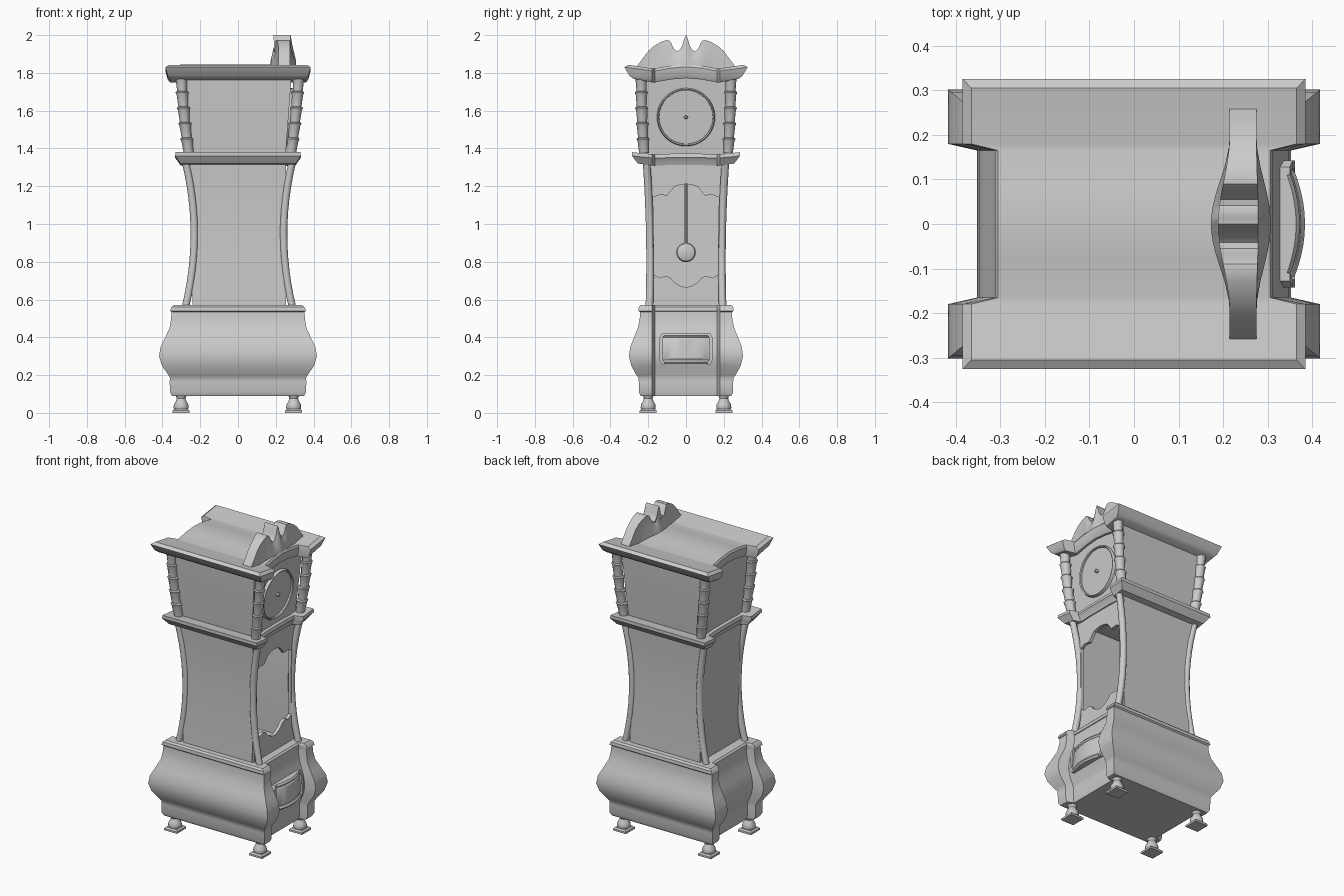
import bpy, bmesh
from math import sin, cos, pi, atan
from mathutils import Matrix

if "Cube" in bpy.data.objects:
    bpy.data.objects.remove(bpy.data.objects["Cube"])


def make(name, verts, faces, angle=30):
    me = bpy.data.meshes.new(name)
    me.from_pydata(verts, [], faces)
    bm = bmesh.new()
    bm.from_mesh(me)
    bmesh.ops.recalc_face_normals(bm, faces=bm.faces)
    bm.to_mesh(me)
    bm.free()
    return link(name, me, angle)


def link(name, me, angle=30):
    ob = bpy.data.objects.new(name, me)
    bpy.context.collection.objects.link(ob)
    bpy.ops.object.select_all(action='DESELECT')
    ob.select_set(True)
    bpy.context.view_layer.objects.active = ob
    bpy.ops.object.shade_smooth_by_angle(angle=angle * pi / 180)
    return ob


def rings(name, rows, cap="ngon", angle=30):
    """Skin a stack of closed rings of equal length."""
    n = len(rows[0])
    verts = [p for r in rows for p in r]
    faces = [(k * n + i, k * n + (i + 1) % n, (k + 1) * n + (i + 1) % n, (k + 1) * n + i)
             for k in range(len(rows) - 1) for i in range(n)]
    for o in (0, (len(rows) - 1) * n):
        if cap == "strip":
            faces += [(o + i, o + i + 1, o + n - 2 - i, o + n - 1 - i) for i in range(n // 2 - 1)]
        else:
            faces.append(tuple(range(o, o + n)))
    return make(name, verts, faces, angle)


def notched(name, levels, arch=(0, 0, 0, 0, 0), w=0.18, angle=30):
    """Block whose two x faces are recessed between y = -w and w. Level: z, corner x, middle x, y."""
    rows = []
    for z, hx, mid, hy in levels:
        wi = w - 0.015
        half = [(hy, hx), (w, hx), (wi, mid), (wi / 2, mid), (0, mid)]
        pts = [(x, -y, z + a) for (y, x), a in zip(half, arch)]
        pts += [(x, -y, zz) for x, y, zz in pts[-2::-1]]
        rows.append(pts + [(-x, y, zz) for x, y, zz in reversed(pts)])
    return rings(name, rows, "strip", angle)


def box_loft(name, levels):
    """Four-sided block; level: z, x0, x1, y0, y1."""
    return rings(name, [[(a, c, z), (b, c, z), (b, d, z), (a, d, z)] for z, a, b, c, d in levels])


def turned(name, path, n=12):
    """Round post along a rising path of (x, y, z, radius)."""
    return rings(name, [[(x + r * cos(2 * pi * i / n), y + r * sin(2 * pi * i / n), z)
                         for i in range(n)] for x, y, z, r in path], angle=35)


def lathe_x(name, prof, x, z, tilt=0, n=40):
    """Round part about the x axis; profile of (x, radius)."""
    ob = rings(name, [[(a, r * cos(2 * pi * i / n), r * sin(2 * pi * i / n)) for i in range(n)]
                      for a, r in prof])
    ob.matrix_world = Matrix.Translation((x, 0, z)) @ Matrix.Rotation(tilt, 4, 'Y')
    return ob


# Bulging base with recessed front and back, and its top moulding
notched("base_chest", [
    (0.09, 0.35, 0.31, 0.24), (0.11, 0.36, 0.315, 0.25), (0.165, 0.362, 0.315, 0.25), (0.185, 0.36, 0.315, 0.252),
    (0.20, 0.368, 0.318, 0.262), (0.25, 0.403, 0.34, 0.29), (0.30, 0.418, 0.352, 0.302),
    (0.35, 0.41, 0.348, 0.295), (0.40, 0.385, 0.335, 0.275), (0.45, 0.362, 0.318, 0.255),
    (0.50, 0.354, 0.308, 0.245), (0.54, 0.352, 0.308, 0.243)], angle=45)
notched("base_moulding", [(0.53, 0.345, 0.30, 0.24), (0.54, 0.36, 0.312, 0.252),
                          (0.56, 0.352, 0.31, 0.25), (0.57, 0.34, 0.30, 0.24)])

# Waist case: hollow, with two sides, back and cut-out front frame
waist = [(0.56, 0.241, 0.206), (0.75, 0.245, 0.2), (1.0, 0.249, 0.199), (1.2, 0.252, 0.207), (1.34, 0.255, 0.218)]
for s in (-1, 1):
    box_loft("waist_side", [(z, -x, x, s * (y - 0.015), s * y) for z, x, y in waist])
box_loft("waist_back", [(z, -x, -x + 0.02, -y + 0.005, y - 0.005) for z, x, y in waist])

cu = bpy.data.curves.new("frame_curve", 'CURVE')
cu.dimensions, cu.fill_mode, cu.extrude = '2D', 'BOTH', 0.01
outer = [(y - 0.005, z) for z, x, y in waist]
hole = [(0, 0.665), (0.03, 0.672), (0.06, 0.69), (0.085, 0.718), (0.11, 0.725), (0.14, 0.715), (0.172, 0.735),
        (0.17, 1.0), (0.175, 1.14), (0.14, 1.155), (0.10, 1.15), (0.08, 1.175), (0.06, 1.198), (0.03, 1.208), (0, 1.212)]
for half in (outer, hole):
    pts = half + [(-y, z) for y, z in reversed(half) if y > 0]
    sp = cu.splines.new('POLY')
    sp.points.add(len(pts) - 1)
    for p, (y, z) in zip(sp.points, pts):
        p.co = (y, z, 0, 1)
    sp.use_cyclic_u = True
tmp = bpy.data.objects.new("frame_tmp", cu)
bpy.context.collection.objects.link(tmp)
bpy.context.view_layer.update()
me = bpy.data.meshes.new_from_object(tmp.evaluated_get(bpy.context.evaluated_depsgraph_get()))
bpy.data.objects.remove(tmp)
me.transform(Matrix(((0, 0, 1, 0.243), (1, 0, 0, 0), (0, 1, 0, 0), (0, 0, 0, 1))))
link("waist_front_frame", me)

# Pendulum inside the waist
turned("pendulum_rod", [(0.04, 0, 0.88, 0.007), (0.04, 0, 1.33, 0.007)], 8)
lathe_x("pendulum_bob", [(-0.018, 0.025), (-0.01, 0.046), (0, 0.052), (0.01, 0.046), (0.018, 0.025)], 0.04, 0.85, 0, 24)

# Waist cornice, hood and top cornice
notched("waist_cornice", [(1.32, 0.305, 0.26, 0.255), (1.35, 0.325, 0.272, 0.278),
                          (1.36, 0.333, 0.28, 0.285), (1.38, 0.33, 0.275, 0.285)],
        (0, -0.01, -0.012, -0.008, -0.008))
box_loft("hood_case", [(1.36, -0.25, 0.252, -0.212, 0.212), (1.5, -0.263, 0.262, -0.225, 0.225),
                       (1.79, -0.283, 0.284, -0.243, 0.243)])
notched("top_cornice", [(1.77, 0.36, 0.295, 0.28), (1.785, 0.372, 0.305, 0.3),
                        (1.83, 0.385, 0.312, 0.326), (1.843, 0.365, 0.305, 0.305)],
        (0, -0.02, -0.02, -0.005, 0.002))

# Clock face on the sloping hood front
tilt = atan(0.022 / 0.29)
lathe_x("face_ring", [(-0.01, 0.154), (0.008, 0.154), (0.018, 0.149), (0.014, 0.143), (0.004, 0.142)], 0.268, 1.566, tilt)
lathe_x("hand_pin", [(0, 0.01), (0.018, 0.01), (0.024, 0.006)], 0.268, 1.566, tilt, 12)

# Posts and feet at the four corners
for sx in (-1, 1):
    for sy in (-1, 1):
        path, seg = [], 5
        for k in range(seg):
            for f, r in ((0, 0.026), (0.75, 0.03), (0.92, 0.035), (0.99, 0.03)):
                t = (k + f) / seg
                bend = 1 - (1 - t) ** 2
                path.append((sx * (0.268 + 0.02 * bend + 0.02 * t) + 0.01 + 0.003 * sx,
                             sy * (0.222 + 0.015 * bend), 1.375 + 0.41 * t, r))
        turned("hood_post", path)
        path = []
        for k in range(13):
            t = k / 12
            c = (2 * t - 1) ** 2
            path.append((sx * (0.236 + 0.047 * c) + 0.005, sy * (0.184 + 0.01 * c + 0.015 * t), 0.56 + 0.77 * t, 0.02))
        turned("waist_post", path)
        fx, fy = sx * 0.298 - 0.003, sy * 0.2
        box_loft("foot_pad", [(z, fx - h, fx + h, fy - h, fy + h) for z, h in ((0, 0.045), (0.012, 0.045), (0.02, 0.036))])
        turned("foot", [(fx, fy, z, r) for z, r in (
            (0.018, 0.036), (0.028, 0.04), (0.045, 0.038), (0.06, 0.029), (0.075, 0.023), (0.085, 0.026), (0.1, 0.034))])

# Bowed drawer with raised rim
def bow(y):
    return 0.335 + 0.033 * (1 - (y / 0.14) ** 2)

ys = [-0.125 + 0.25 * i / 10 for i in range(11)]
rings("drawer_front", [[(0.29, y, 0.275), (bow(y), y, 0.275), (bow(y) + 0.008, y, 0.29), (bow(y) + 0.002, y, 0.39),
                        (bow(y) - 0.008, y, 0.405), (0.29, y, 0.405)] for y in ys])
for z0, z1, b in ((0.258, 0.28, 0), (0.4, 0.42, -0.012)):
    rings("drawer_rail", [[(0.29, y, z0), (bow(y) + 0.008 + b, y, z0), (bow(y) + 0.016 + b, y, (z0 + z1) / 2),
                           (bow(y) + 0.008 + b, y, z1), (0.29, y, z1)] for y in ys])
for s in (-1, 1):
    box_loft("drawer_stile", [(z, 0.3, x, s * a, s * b) for z, x, a, b in (
        (0.257, 0.36, 0.11, 0.128), (0.285, 0.362, 0.125, 0.143), (0.395, 0.356, 0.125, 0.143), (0.42, 0.35, 0.11, 0.128))])

# Scrolled pediment with centre point
half = [(0, 2.0), (0.008, 1.985), (0.018, 1.95), (0.03, 1.926), (0.042, 1.916), (0.055, 1.918), (0.068, 1.935),
        (0.08, 1.962), (0.09, 1.972), (0.105, 1.973), (0.13, 1.965), (0.17, 1.942), (0.2, 1.915), (0.23, 1.875),
        (0.255, 1.842), (0.268, 1.82)]
rows = []
for y, z in [(-y, z) for y, z in reversed(half[1:])] + half:
    b = (0.5 + 0.5 * cos(pi * min(1, abs(y) / 0.2)))
    c, lo, hi = 0.245 - 0.005 * b, 0.03 + 0.037 * b, 0.03 + 0.015 * b
    zb, zm = 1.80, min(1.865, z - 0.01)
    zu = zm + 0.65 * (z - zm)
    f = 0.25 * lo + 0.75 * hi - 0.004 * b
    rows.append([(c - lo, y, zb), (c - lo, y, zm), (c - f, y, zu), (c - hi - 0.006 * b, y, z),
                 (c + hi - 0.006 * b, y, z), (c + f, y, zu), (c + lo, y, zm), (c + lo, y, zb)])
rings("pediment", rows, angle=40)
